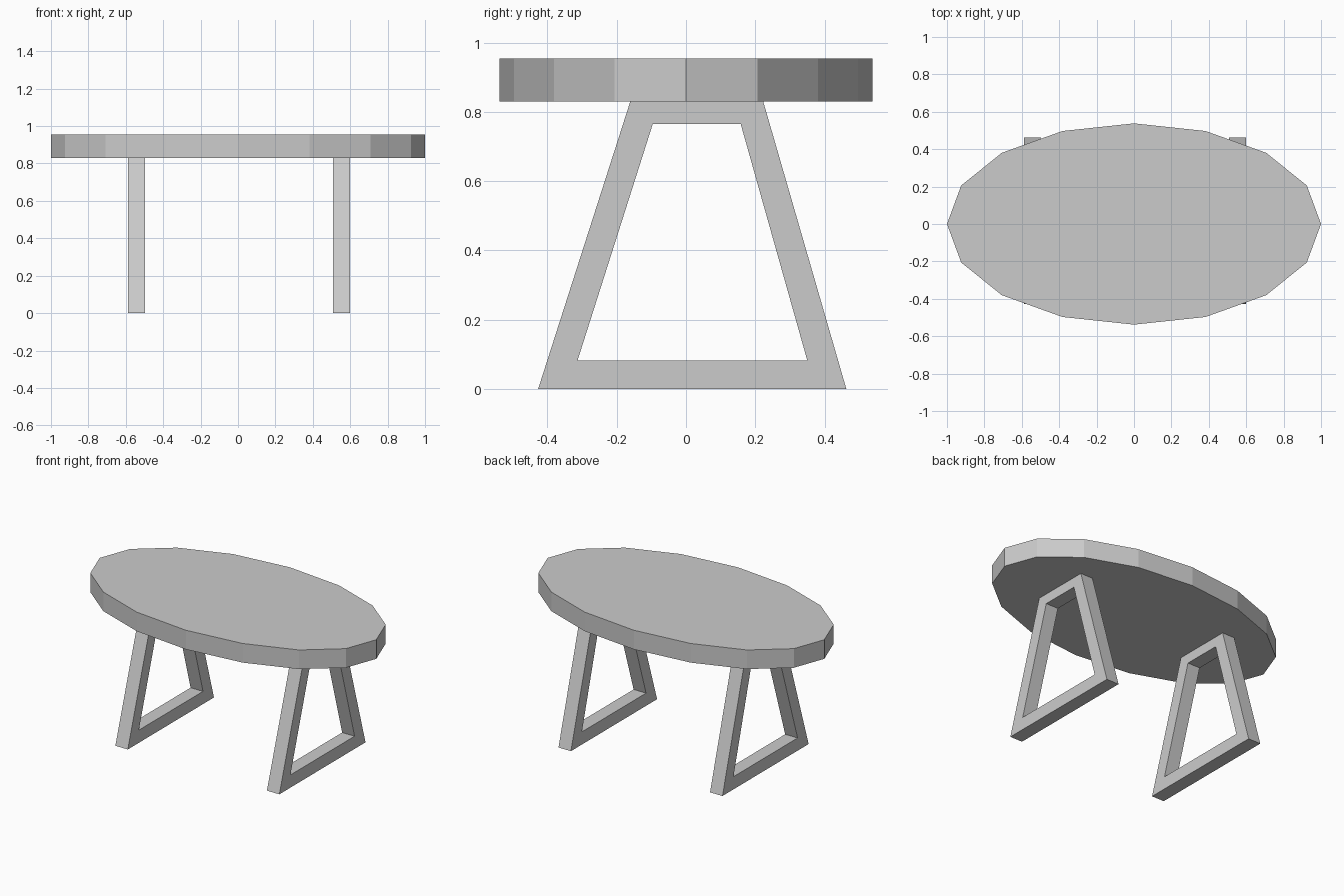
import bpy, bmesh, math

if "Cube" in bpy.data.objects:
    bpy.data.objects.remove(bpy.data.objects["Cube"])


def finish(name, bm):
    bmesh.ops.recalc_face_normals(bm, faces=bm.faces)
    mesh = bpy.data.meshes.new(name)
    bm.to_mesh(mesh)
    bm.free()
    obj = bpy.data.objects.new(name, mesh)
    bpy.context.collection.objects.link(obj)
    return obj


def extrude(bm, vec):
    geom = bmesh.ops.extrude_face_region(bm, geom=bm.faces[:])["geom"]
    verts = [g for g in geom if isinstance(g, bmesh.types.BMVert)]
    bmesh.ops.translate(bm, verts=verts, vec=vec)


# Oval 16-sided table top
Z_UNDER, Z_TOP = 0.83, 0.955
bm = bmesh.new()
ring = [math.tau * i / 16 for i in range(16)]
bm.faces.new([bm.verts.new((math.cos(a), 0.538 * math.sin(a), Z_UNDER)) for a in ring])
extrude(bm, (0, 0, Z_TOP - Z_UNDER))
finish("table_top", bm)

# Trapezoid leg frames: outer and inner outlines as (y, z)
OUTER = [(-0.427, 0), (0.463, 0), (0.223, Z_UNDER), (-0.161, Z_UNDER)]
INNER = [(-0.313, 0.083), (0.35, 0.083), (0.158, 0.765), (-0.096, 0.765)]


def leg_frame(name, x, width=0.09):
    bm = bmesh.new()
    out = [bm.verts.new((x, y, z)) for y, z in OUTER]
    inn = [bm.verts.new((x, y, z)) for y, z in INNER]
    for i in range(4):
        j = (i + 1) % 4
        bm.faces.new((out[i], out[j], inn[j], inn[i]))
    extrude(bm, (width, 0, 0))
    finish(name, bm)


leg_frame("left_leg_frame", -0.588)
leg_frame("right_leg_frame", 0.508)
